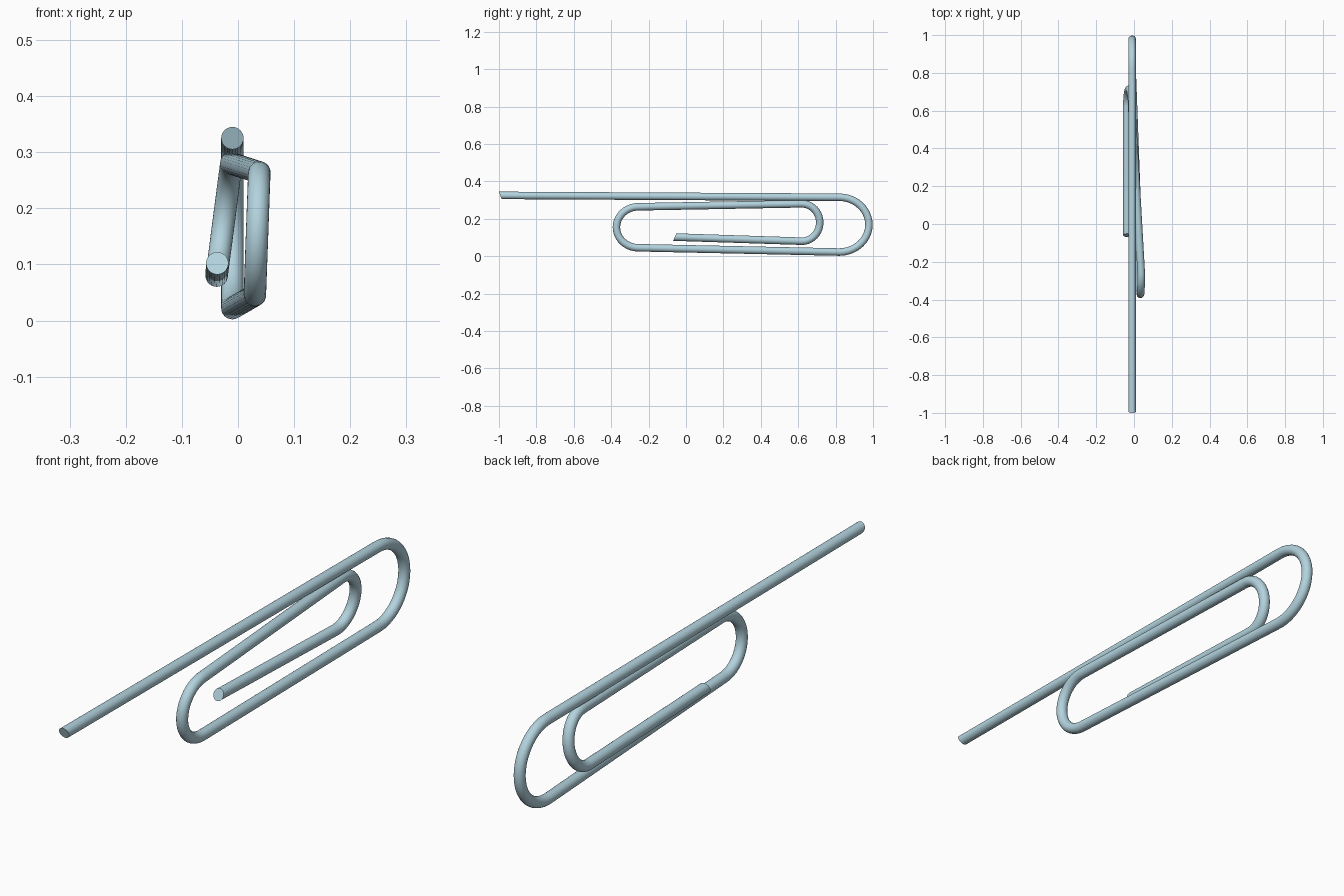
import bpy, bmesh, math
from mathutils import Vector

if "Cube" in bpy.data.objects:
    bpy.data.objects.remove(bpy.data.objects["Cube"])

R, SIDES = 0.02, 24


def bend(a, b, reach, n=20):
    """Half-ellipse from a to b bulging along y by reach."""
    a, b = Vector(a), Vector(b)
    mid, half = (a + b) / 2, (a - b) / 2
    return [mid + half * math.cos(math.pi * i / n)
            + Vector((0, reach * math.sin(math.pi * i / n), 0)) for i in range(n + 1)]


# Wire centre line: long leg, outer bend, rear bend, inner bend, short leg
path = [Vector((-0.01, -0.993, 0.325))]
path += bend((-0.01, 0.82, 0.315), (-0.01, 0.82, 0.022), 0.158)
path += bend((0.03, -0.255, 0.045), (0.038, -0.255, 0.264), -0.117)
path += bend((-0.012, 0.62, 0.28), (-0.038, 0.62, 0.08), 0.095)
path += [Vector((-0.037, -0.06, 0.102))]

# Sweep a round section along the wire
bm = bmesh.new()
rings = []
for i, p in enumerate(path):
    d0 = (p - path[max(i - 1, 0)]).normalized()
    d1 = (path[min(i + 1, len(path) - 1)] - p).normalized()
    t = (d0 + d1).normalized()
    u = (Vector((1, 0, 0)) - t * t.x).normalized()
    v = t.cross(u)
    ring = []
    for k in range(SIDES):
        a = 2 * math.pi * k / SIDES
        q = p + R * (u * math.cos(a) + v * math.sin(a))
        # slanted cuts at both ends of the wire
        if i == 0:
            q.y -= (q.z - p.z) * 0.35
        elif i == len(path) - 1:
            q.y += (q.z - p.z) * 0.4
        ring.append(bm.verts.new(q))
    rings.append(ring)
for r0, r1 in zip(rings, rings[1:]):
    for k in range(SIDES):
        j = (k + 1) % SIDES
        bm.faces.new((r0[k], r0[j], r1[j], r1[k]))
bm.faces.new(rings[0][::-1])
bm.faces.new(rings[-1])
bmesh.ops.recalc_face_normals(bm, faces=bm.faces)

mesh = bpy.data.meshes.new("bent_wire")
bm.to_mesh(mesh)
bm.free()
wire = bpy.data.objects.new("bent_wire", mesh)
bpy.context.collection.objects.link(wire)

# Pale blue metal
mat = bpy.data.materials.new("pale_blue_metal")
mat.diffuse_color = (0.45, 0.65, 0.73, 1)
mat.use_nodes = True
mat.node_tree.nodes["Principled BSDF"].inputs["Base Color"].default_value = mat.diffuse_color
mesh.materials.append(mat)

bpy.context.view_layer.objects.active = wire
wire.select_set(True)
bpy.ops.object.shade_smooth_by_angle(angle=math.radians(40))
